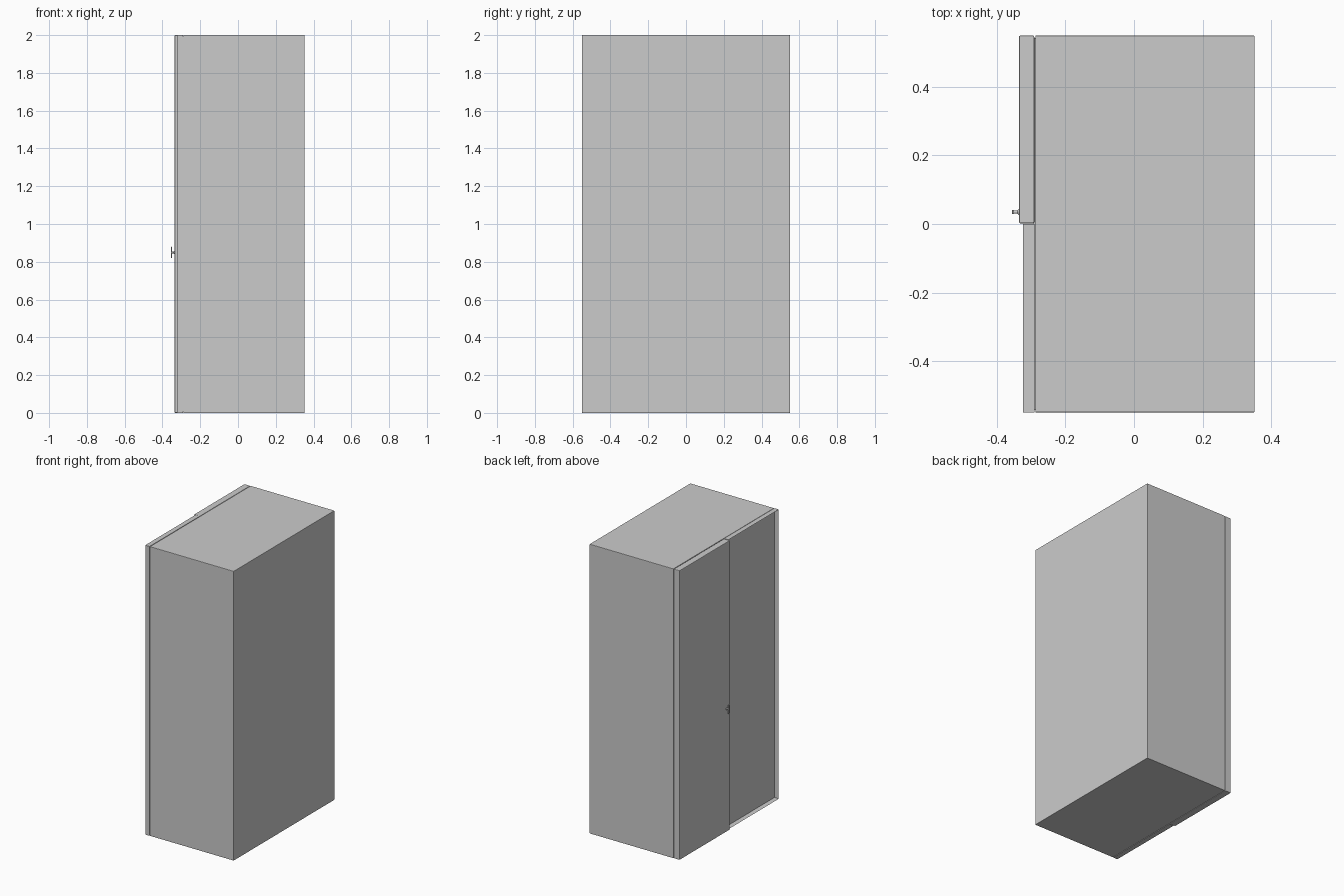
import bpy, bmesh, math
from mathutils import Matrix

if "Cube" in bpy.data.objects:
    bpy.data.objects.remove(bpy.data.objects["Cube"])


def material(name, v):
    m = bpy.data.materials.new(name)
    m.diffuse_color = (v, v, v, 1)
    m.use_nodes = True
    m.node_tree.nodes["Principled BSDF"].inputs["Base Color"].default_value = m.diffuse_color
    return m


GREY = material("light_grey", 0.6)


def finish(name, bm, bevel=0.0):
    me = bpy.data.meshes.new(name)
    bm.to_mesh(me)
    bm.free()
    ob = bpy.data.objects.new(name, me)
    bpy.context.collection.objects.link(ob)
    me.materials.append(GREY)
    if bevel:
        mod = ob.modifiers.new("soft_edges", 'BEVEL')
        mod.width = bevel
        mod.segments = 2
        mod.limit_method = 'ANGLE'
    return ob


def box_mesh(x0, x1, y0, y1, z0, z1):
    bm = bmesh.new()
    mat = (Matrix.Translation(((x0 + x1) / 2, (y0 + y1) / 2, (z0 + z1) / 2))
           @ Matrix.Diagonal((x1 - x0, y1 - y0, z1 - z0, 1)))
    bmesh.ops.create_cube(bm, size=1, matrix=mat)
    return bm


def box(name, *dims, bevel=0.0):
    return finish(name, box_mesh(*dims), bevel)


def rod(name, r1, r2, depth, loc, axis, sides=16):
    bm = bmesh.new()
    rot = Matrix.Rotation(-math.pi / 2, 4, 'Y') if axis == 'X' else Matrix()
    bmesh.ops.create_cone(bm, cap_ends=True, segments=sides, radius1=r1, radius2=r2,
                          depth=depth, matrix=Matrix.Translation(loc) @ rot)
    for f in bm.faces:
        f.smooth = len(f.verts) == 4
    return finish(name, bm)


# Cabinet body and the inset seal that leaves a shadow gap behind the doors
box("cabinet_body", -0.288, 0.352, -0.55, 0.55, 0, 2, bevel=0.002)
box("door_seal", -0.295, -0.285, -0.543, 0.543, 0.007, 1.993)

# Thick solid door carrying the handle
box("handle_door", -0.336, -0.291, 0.002, 0.55, 0, 2, bevel=0.004)

# Tray-shaped second door: thin rim around a deep recessed panel
bm = box_mesh(-0.324, -0.291, -0.55, 0.0, 0, 2)
bm.normal_update()
front = [f for f in bm.faces if f.normal.x < -0.9]
bmesh.ops.inset_region(bm, faces=front, thickness=0.003, use_even_offset=True)
bmesh.ops.translate(bm, verts=front[0].verts, vec=(0.03, 0, 0))
finish("recessed_door", bm)

# T-shaped handle: flared base, stem and upright grip
rod("handle_base", 0.010, 0.005, 0.005, (-0.338, 0.035, 0.85), 'X')
rod("handle_stem", 0.005, 0.005, 0.016, (-0.344, 0.035, 0.85), 'X')
box("handle_grip", -0.356, -0.350, 0.029, 0.041, 0.82, 0.88, bevel=0.002)
